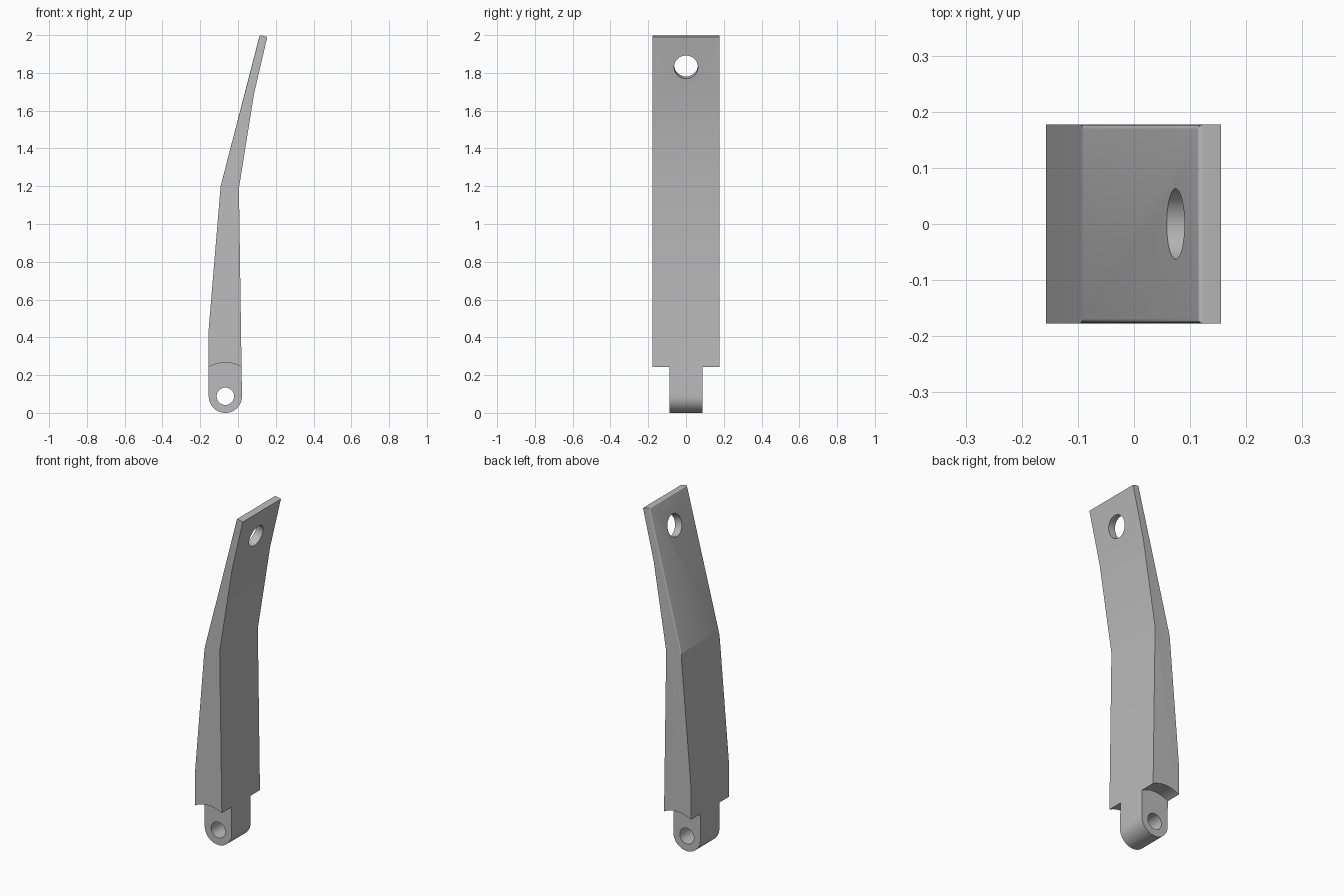
import bpy, bmesh
from math import sin, cos, pi, radians, atan2
from mathutils import Vector, Matrix

if "Cube" in bpy.data.objects:
    bpy.data.objects.remove(bpy.data.objects["Cube"], do_unlink=True)

HALF_WIDTH = 0.177
PIVOT = Vector((-0.067, 0, 0.088))
END_R = 0.088
FOLD_Z = 1.2

metal = bpy.data.materials.new("plain grey")
metal.use_nodes = True
grey = (0.5, 0.5, 0.5, 1)
metal.diffuse_color = grey
metal.node_tree.nodes["Principled BSDF"].inputs["Base Color"].default_value = grey


def add_object(name, bm):
    bmesh.ops.recalc_face_normals(bm, faces=bm.faces)
    mesh = bpy.data.meshes.new(name)
    bm.to_mesh(mesh)
    bm.free()
    mesh.materials.append(metal)
    obj = bpy.data.objects.new(name, mesh)
    bpy.context.collection.objects.link(obj)
    return obj


def cylinder_cutter(name, centre, radius, length, turn):
    bm = bmesh.new()
    bmesh.ops.create_cone(bm, cap_ends=True, segments=64, radius1=radius,
                          radius2=radius, depth=length,
                          matrix=Matrix.Translation(centre) @ turn)
    obj = add_object(name, bm)
    obj.hide_render = True
    return obj


# Lever: side profile with a rounded foot, extruded across the width
fold, tip = (-0.092, FOLD_Z), (0.115, 2.0)
outline = [(-0.157, 0.42), fold, tip, (0.155, 1.99), (0.085, 1.69), (0.005, 1.19)]
for i in range(33):
    a = -pi * i / 32
    outline.append((PIVOT.x + END_R * cos(a), PIVOT.z + END_R * sin(a)))
bm = bmesh.new()
side = bm.faces.new([bm.verts.new((x, -HALF_WIDTH, z)) for x, z in outline])
swept = bmesh.ops.extrude_face_region(bm, geom=[side])["geom"]
bmesh.ops.translate(bm, vec=(0, 2 * HALF_WIDTH, 0),
                    verts=[v for v in swept if isinstance(v, bmesh.types.BMVert)])
bmesh.ops.recalc_face_normals(bm, faces=bm.faces)

# Small rounding around the upper back face
upper = next(f for f in bm.faces if f.normal.x < -0.9 and f.calc_center_median().z > FOLD_Z)
rim = [e for e in upper.edges if max(v.co.z for v in e.verts) > FOLD_Z + 0.1]
bmesh.ops.bevel(bm, geom=rim, offset=0.008, segments=4, profile=0.5, affect='EDGES')
lever = add_object("lever", bm)

# Cutters: tongue shoulders, pivot hole and the tilted tip hole
across = Matrix.Rotation(pi / 2, 4, 'X')
cutters = [cylinder_cutter("pivot_hole_cutter", PIVOT, 0.046, 1, across)]
for label, s in (("front", -1), ("back", 1)):
    centre = PIVOT + Vector((0, s * (END_R + 0.15), 0))
    cutters.append(cylinder_cutter(label + "_shoulder_cutter", centre, 0.178, 0.3, across))
lean = atan2(tip[0] - fold[0], tip[1] - fold[1])
cutters.append(cylinder_cutter("tip_hole_cutter", Vector((0.074, 0, 1.842)), 0.063, 0.4,
                               Matrix.Rotation(pi / 2 + lean, 4, 'Y')))

bpy.context.view_layer.objects.active = lever
lever.select_set(True)
for cutter in cutters:
    mod = lever.modifiers.new(cutter.name, 'BOOLEAN')
    mod.operation = 'DIFFERENCE'
    mod.solver = 'EXACT'
    mod.object = cutter
    bpy.ops.object.modifier_apply(modifier=mod.name)
for cutter in cutters:
    bpy.data.objects.remove(cutter, do_unlink=True)

# Smooth the curved surfaces, keep the back fold crisp
bpy.ops.object.shade_smooth_by_angle(angle=radians(28))
verts = lever.data.vertices
for edge in lever.data.edges:
    ends = [verts[i].co for i in edge.vertices]
    if all(abs(p.z - FOLD_Z) < 0.005 and p.x < -0.05 for p in ends):
        edge.use_edge_sharp = True
